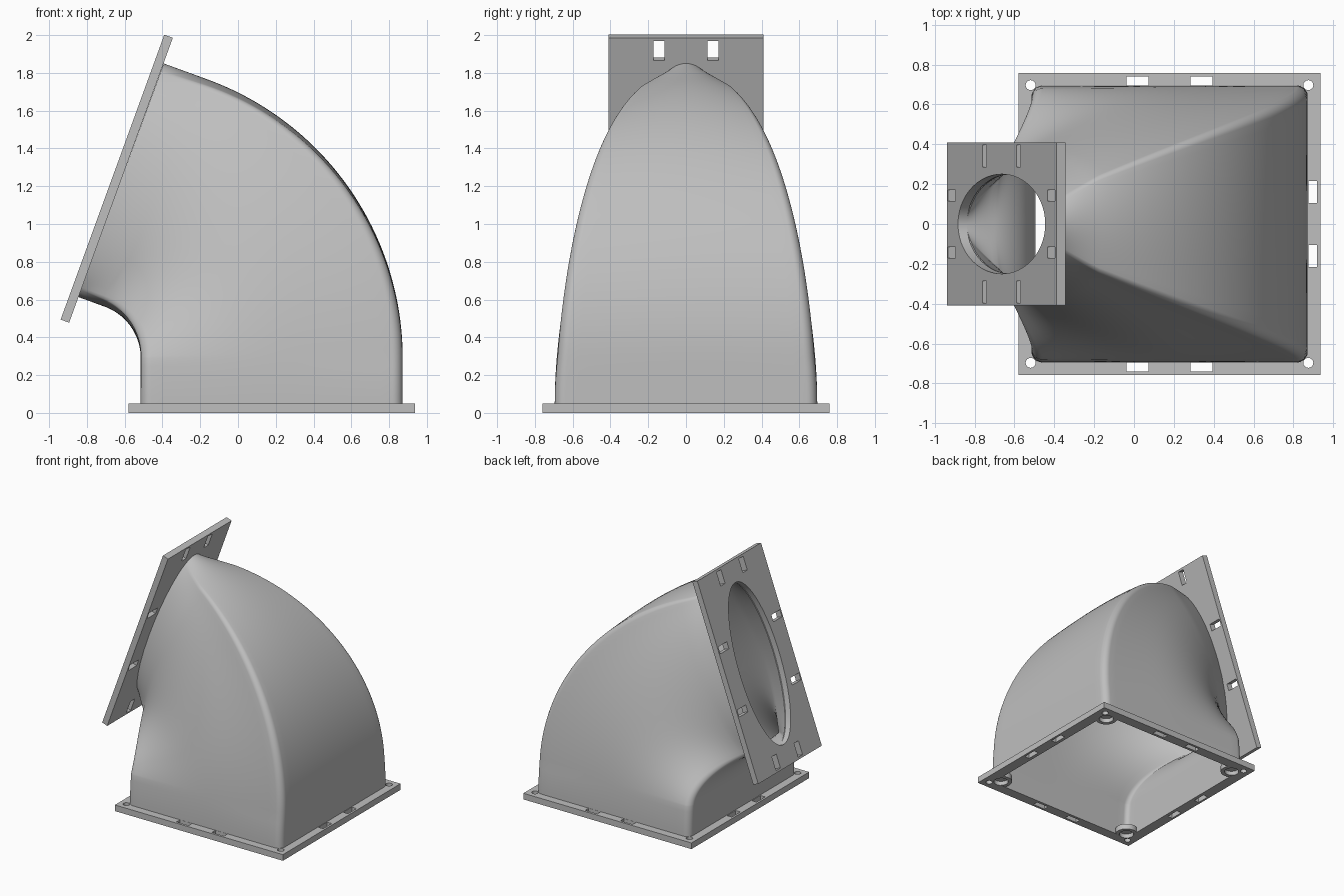
import bpy, bmesh, math
from mathutils import Matrix, Vector

if "Cube" in bpy.data.objects:
    bpy.data.objects.remove(bpy.data.objects["Cube"])

grey = bpy.data.materials.new("plain grey")
grey.use_nodes = True
colour = (0.52, 0.52, 0.52, 1)
grey.diffuse_color = colour
grey.node_tree.nodes["Principled BSDF"].inputs["Base Color"].default_value = colour


def make_object(name, bm):
    mesh = bpy.data.meshes.new(name)
    bmesh.ops.recalc_face_normals(bm, faces=bm.faces)
    bm.to_mesh(mesh)
    bm.free()
    mesh.materials.append(grey)
    ob = bpy.data.objects.new(name, mesh)
    bpy.context.collection.objects.link(ob)
    return ob


def activate(ob):
    bpy.ops.object.select_all(action='DESELECT')
    ob.select_set(True)
    bpy.context.view_layer.objects.active = ob


def smooth(ob):
    activate(ob)
    bpy.ops.object.shade_smooth_by_angle(angle=math.radians(35))


def add_box(bm, centre, size):
    bmesh.ops.create_cube(bm, size=1, matrix=Matrix.Translation(centre) @ Matrix.Diagonal((*size, 1)))


def add_cylinder(bm, centre, rx, ry, depth, sides=32):
    bmesh.ops.create_cone(bm, cap_ends=True, segments=sides, radius1=1, radius2=1, depth=depth,
                          matrix=Matrix.Translation(centre) @ Matrix.Diagonal((rx, ry, 1, 1)))


def cut(ob, bm):
    """Subtract a temporary cutter mesh, then throw the cutter away."""
    cutter = make_object("cutter", bm)
    cutter.hide_render = True
    mod = ob.modifiers.new("cut", 'BOOLEAN')
    mod.operation, mod.solver, mod.object = 'DIFFERENCE', 'EXACT', cutter
    activate(ob)
    bpy.ops.object.modifier_apply(modifier=mod.name)
    bpy.data.objects.remove(cutter)


def rounded_square(r, side_steps=20, corner_steps=8):
    """Outline of a square of half size 1 with rounded corners."""
    pts = []
    for k in range(4):
        turn = Matrix.Rotation(k * math.pi / 2, 2)
        for i in range(side_steps):
            pts.append(turn @ Vector((1, (1 - r) * (2 * i / side_steps - 1))))
        for i in range(corner_steps):
            a = math.pi / 2 * i / corner_steps
            pts.append(turn @ Vector((1 - r + r * math.cos(a), 1 - r + r * math.sin(a))))
    return pts


BASE_X = 0.178
TILT = math.radians(20)
BEND = math.radians(70)
BEND_Z = 0.29
CORNERS = [(sx, sy) for sx in (-1, 1) for sy in (-1, 1)]

# Base flange: square frame with slots and corner holes
bm = bmesh.new()
add_box(bm, (BASE_X, 0, 0.025), (1.517, 1.517, 0.05))
base = make_object("base_flange", bm)
bm = bmesh.new()
outline = [bm.verts.new((BASE_X + 0.672 * p.x, 0.675 * p.y, -0.1)) for p in rounded_square(0.08)]
face = bm.faces.new(outline)
rise = bmesh.ops.extrude_face_region(bm, geom=[face])
bmesh.ops.translate(bm, vec=(0, 0, 0.3), verts=[v for v in rise["geom"] if isinstance(v, bmesh.types.BMVert)])
for side in (-1, 1):
    for offset in (-0.16, 0.16):
        add_box(bm, (BASE_X + offset, side * 0.718, 0), (0.11, 0.043, 0.3))
        add_box(bm, (BASE_X + side * 0.72, offset, 0), (0.043, 0.11, 0.3))
cut(base, bm)


def corner_cutter(corners):
    """Through hole for a screw and a blind pocket from below."""
    bm = bmesh.new()
    for sx, sy in corners:
        add_cylinder(bm, (BASE_X + sx * 0.697, sy * 0.697, 0), 0.025, 0.025, 0.4, 24)
        add_cylinder(bm, (BASE_X + sx * 0.632, sy * 0.632, -0.065), 0.055, 0.055, 0.2)
    return bm


cut(base, corner_cutter(CORNERS))
smooth(base)

# Round pocket bosses inside the base corners
for n, corner in enumerate(CORNERS):
    bm = bmesh.new()
    add_cylinder(bm, (BASE_X + corner[0] * 0.632, corner[1] * 0.632, 0.0235), 0.085, 0.085, 0.045)
    boss = make_object(f"corner_boss_{n + 1}", bm)
    cut(boss, corner_cutter([corner]))
    smooth(boss)


# Duct: curved loft from a rounded square to an upright ellipse
def bend_path(start_x, radius, tail):
    """Riser, arc, then straight tail in the XZ plane."""
    pts = [Vector((start_x, 0, 0.04 + (BEND_Z - 0.04) * i / 6)) for i in range(6)]
    for i in range(41):
        a = BEND * i / 40
        pts.append(Vector((start_x - radius * (1 - math.cos(a)), 0, BEND_Z + radius * math.sin(a))))
    step = Vector((-math.cos(TILT), 0, math.sin(TILT))) * tail / 6
    for i in range(6):
        pts.append(pts[-1] + step)
    return pts


outer = bend_path(0.872, 1.57, 0.247)
inner = bend_path(-0.515, 0.29, 0.149)
mids = [(a + b) / 2 for a, b in zip(outer, inner)]
travel = [0]
for a, b in zip(mids, mids[1:]):
    travel.append(travel[-1] + (b - a).length)

bm = bmesh.new()
square = rounded_square(0.08)
rings = []
for out, mid, d in zip(outer, mids, travel):
    blend = (d / travel[-1]) ** 2
    ring = []
    for p in square:
        # square corners run to where the ellipse faces diagonally
        oval = Vector((p.x, 0.4 * p.y)).normalized()
        along = p.x * (1 - blend) + oval.x * blend
        across = 0.695 * p.y * (1 - blend) + 0.265 * oval.y * blend
        ring.append(bm.verts.new(mid + (out - mid) * along + Vector((0, across, 0))))
    rings.append(ring)
for low, high in zip(rings, rings[1:]):
    for i in range(len(low)):
        j = (i + 1) % len(low)
        bm.faces.new((low[i], low[j], high[j], high[i]))
duct = make_object("curved_duct", bm)
wall = duct.modifiers.new("wall", 'SOLIDIFY')
wall.thickness, wall.offset = 0.016, -1
activate(duct)
bpy.ops.object.modifier_apply(modifier=wall.name)
smooth(duct)

# Tilted outlet plate with an oval opening and slots
bm = bmesh.new()
add_box(bm, (0, 0, 0.024), (1.605, 0.82, 0.048))
plate = make_object("outlet_plate", bm)
bm = bmesh.new()
add_cylinder(bm, (0, 0, 0), 0.64, 0.25, 0.4, 96)
for sx, sy in CORNERS:
    add_box(bm, (sx * 0.73, sy * 0.143, 0), (0.11, 0.056, 0.3))
    add_box(bm, (sx * 0.25, sy * 0.342, 0), (0.056, 0.11, 0.3))
cut(plate, bm)
smooth(plate)
along = Vector((math.sin(TILT), 0, math.cos(TILT)))
out = Vector((-math.cos(TILT), 0, math.sin(TILT)))
frame = Matrix((along, out.cross(along), out)).transposed().to_4x4()
plate.data.transform(Matrix.Translation(mids[-1]) @ frame)
plate.data.update()
